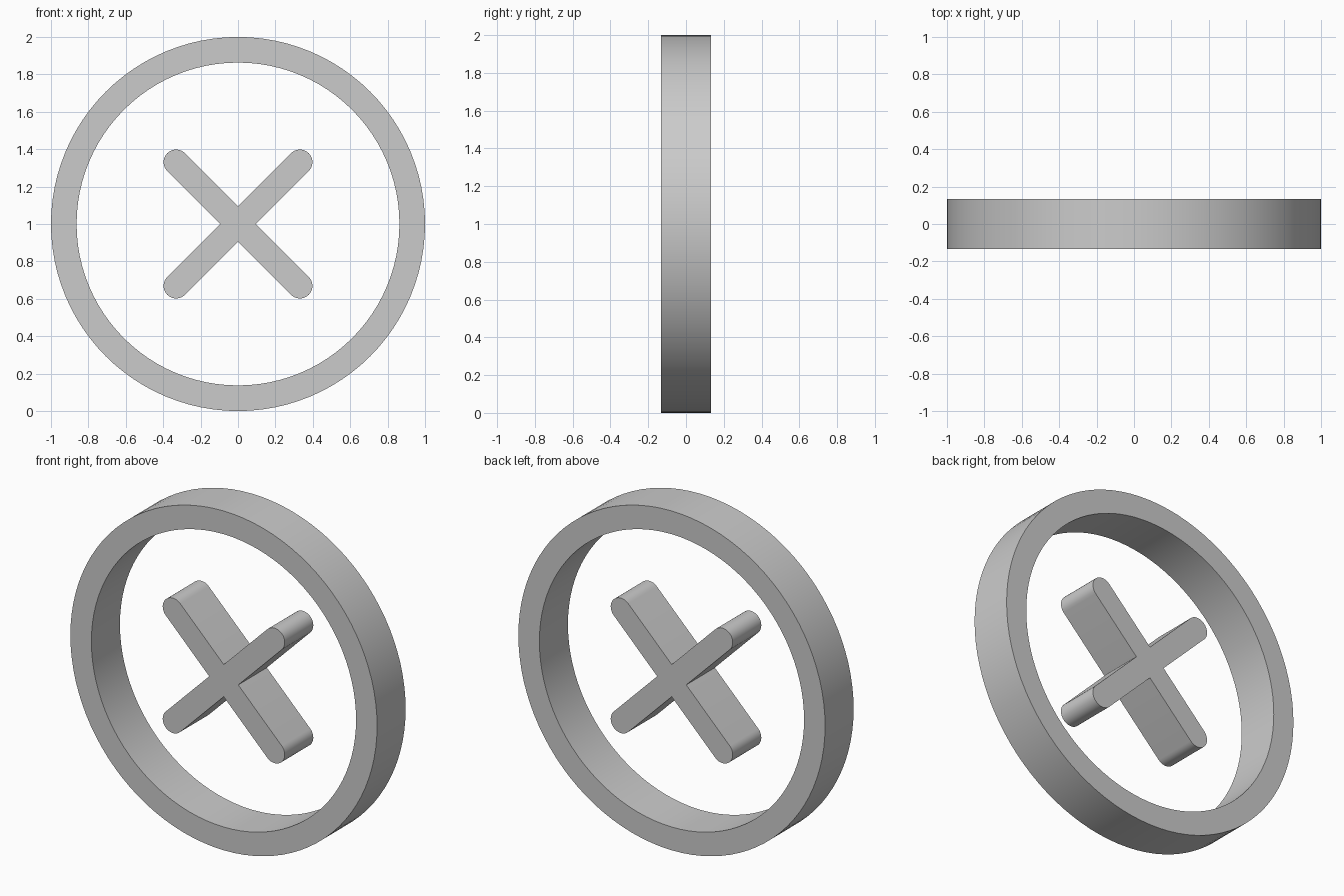
import bpy, bmesh
from math import cos, sin, pi, sqrt

if "Cube" in bpy.data.objects:
    bpy.data.objects.remove(bpy.data.objects["Cube"])

HALF_DEPTH = 0.133
CENTRE_Z = 1.0


def finish(name, bm):
    bmesh.ops.recalc_face_normals(bm, faces=bm.faces)
    mesh = bpy.data.meshes.new(name)
    bm.to_mesh(mesh)
    bm.free()
    obj = bpy.data.objects.new(name, mesh)
    bpy.context.collection.objects.link(obj)
    bpy.ops.object.select_all(action='DESELECT')
    obj.select_set(True)
    bpy.context.view_layer.objects.active = obj
    bpy.ops.object.shade_smooth_by_angle(angle=pi / 6)


# Outer ring: rectangular section swept around the y axis
def ring(name, outer, inner, sides=96):
    bm = bmesh.new()
    section = [(outer, -HALF_DEPTH), (outer, HALF_DEPTH),
               (inner, HALF_DEPTH), (inner, -HALF_DEPTH)]
    loops = []
    for i in range(sides):
        a = 2 * pi * i / sides
        loops.append([bm.verts.new((r * cos(a), y, CENTRE_Z + r * sin(a)))
                      for r, y in section])
    for i, loop in enumerate(loops):
        nxt = loops[(i + 1) % sides]
        for j in range(4):
            k = (j + 1) % 4
            bm.faces.new((loop[j], loop[k], nxt[k], nxt[j]))
    finish(name, bm)


# Central cross: four diagonal arms with rounded ends, extruded in depth
def cross(name, reach, radius, steps=16):
    bm = bmesh.new()
    rings = [[], []]
    for arm in range(4):
        d = pi / 4 + arm * pi / 2
        points = [(reach * cos(d) + radius * cos(d - pi / 2 + pi * s / steps),
                   reach * sin(d) + radius * sin(d - pi / 2 + pi * s / steps))
                  for s in range(steps + 1)]
        notch = radius * sqrt(2)
        points.append((notch * cos(d + pi / 4), notch * sin(d + pi / 4)))
        for loop, y in zip(rings, (-HALF_DEPTH, HALF_DEPTH)):
            loop += [bm.verts.new((x, y, CENTRE_Z + z)) for x, z in points]
    front, back = rings
    n, per_arm = len(front), steps + 2
    for i in range(n):
        j = (i + 1) % n
        bm.faces.new((front[i], front[j], back[j], back[i]))
    # Caps: a square centre plus one face per arm
    for loop in rings:
        bm.faces.new(loop[per_arm - 1::per_arm])
        for arm in range(4):
            start = arm * per_arm
            bm.faces.new([loop[start - 1]] + loop[start:start + per_arm])
    finish(name, bm)


ring("outer_ring", 1.0, 0.863)
cross("centre_cross", 0.331 * sqrt(2), 0.067)
